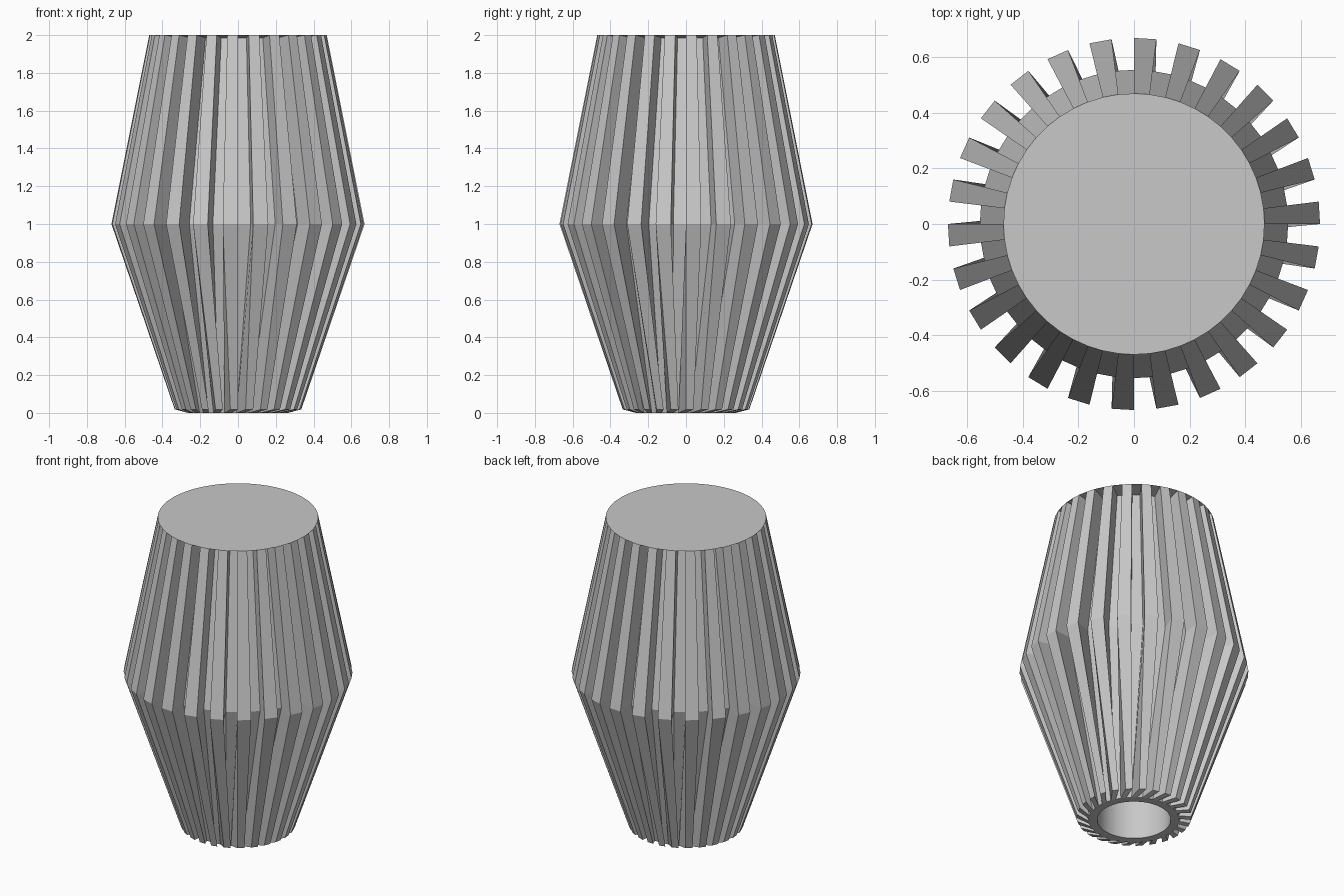
import bpy, bmesh
from math import cos, sin, radians, pi

cube = bpy.data.objects.get("Cube")
if cube:
    bpy.data.objects.remove(cube, do_unlink=True)

RIBS = 26
N = RIBS * 2            # rib edges around the body
STEP = 2 * pi / N

grey = bpy.data.materials.new("light_grey")
grey.use_nodes = True
grey.diffuse_color = (0.58, 0.58, 0.58, 1)
grey.node_tree.nodes["Principled BSDF"].inputs["Base Color"].default_value = (0.58, 0.58, 0.58, 1)

bm = bmesh.new()


def ring(radius, z, twist=0.0):
    """Circle of vertices, one at each rib edge."""
    return [bm.verts.new((radius * cos(i * STEP + twist),
                          radius * sin(i * STEP + twist), z)) for i in range(N)]


def band(low, high, start=0, step=1, smooth=False):
    """Quads between two rings, on every panel or every second one."""
    for i in range(start, N, step):
        j = (i + 1) % N
        bm.faces.new((low[i], low[j], high[j], high[i])).smooth = smooth


# Rib crests and groove floors; the floors swirl towards the foot
crests = [ring(0.335, 0.018), ring(0.67, 1.0), ring(0.47, 2.0)]
floors = [ring(0.265, 0.0, radians(-8.5)), ring(0.555, 1.0), ring(0.37, 1.985)]

for k in range(2):
    band(crests[k], crests[k + 1], 0, 2)      # rib faces
    band(floors[k], floors[k + 1], 1, 2)      # groove floors
    for i in range(N):                        # rib flanks
        bm.faces.new((floors[k][i], crests[k][i], crests[k + 1][i], floors[k + 1][i]))

# Lid, overhanging the grooves
bm.faces.new(crests[2])
band(floors[2], crests[2], 1, 2)

# Foot with a round bore
band(floors[0], crests[0], 0, 2)
bore_low = ring(0.215, 0.0, radians(-8.5))
bore_high = ring(0.215, 1.2, radians(-8.5))
band(floors[0], bore_low)
band(bore_low, bore_high, smooth=True)
bm.faces.new(bore_high)

bmesh.ops.recalc_face_normals(bm, faces=bm.faces[:])
mesh = bpy.data.meshes.new("ribbed_body")
bm.to_mesh(mesh)
bm.free()
mesh.materials.append(grey)
body = bpy.data.objects.new("ribbed_body", mesh)
bpy.context.collection.objects.link(body)
